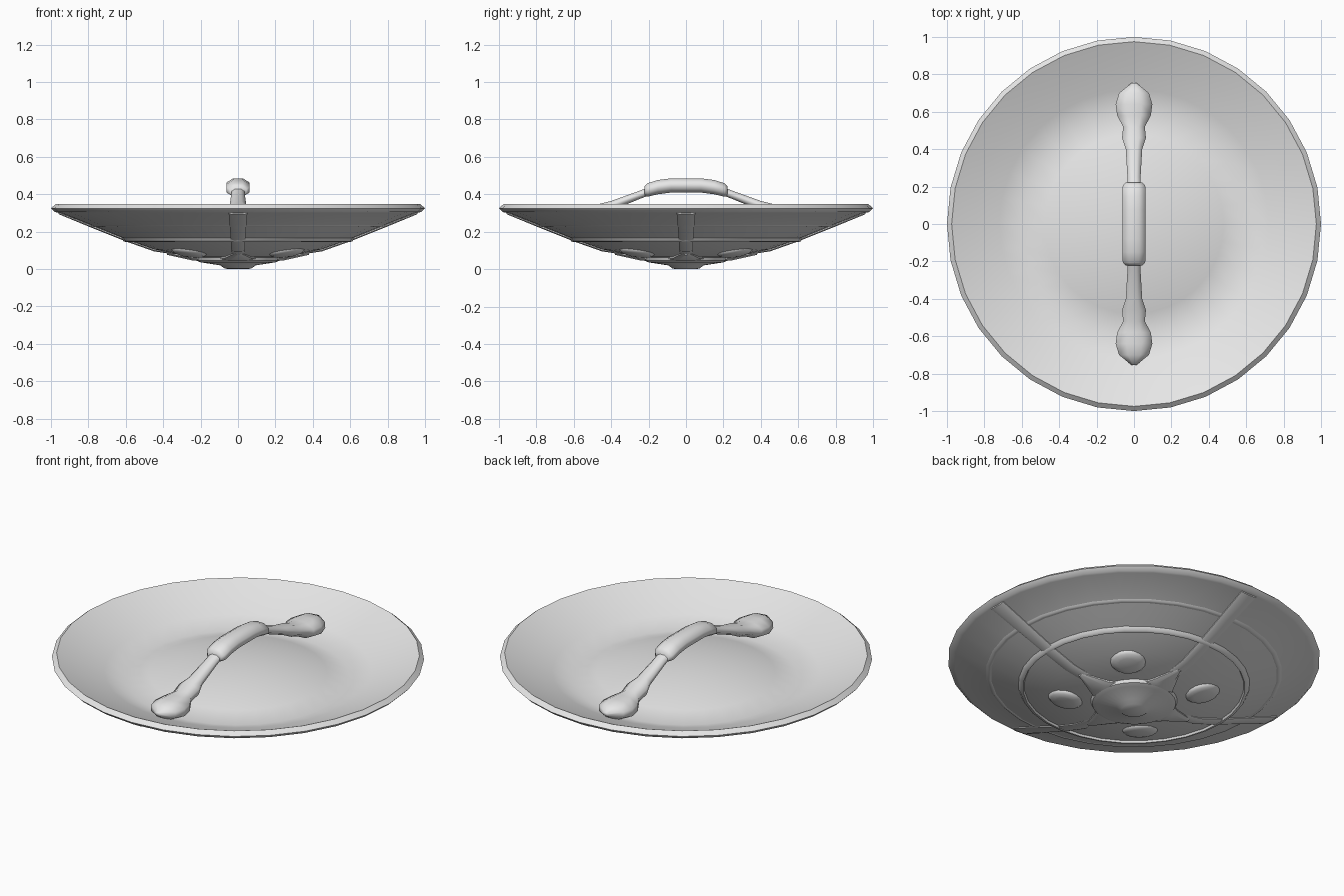
import bpy, bmesh
from math import cos, sin, pi, radians

if "Cube" in bpy.data.objects:
    bpy.data.objects.remove(bpy.data.objects["Cube"])

grey = bpy.data.materials.new("plain grey")
grey.use_nodes = True
grey.diffuse_color = (0.8, 0.8, 0.8, 1)
grey.node_tree.nodes["Principled BSDF"].inputs["Base Color"].default_value = (0.8, 0.8, 0.8, 1)


def finish(name, bm, angle=40):
    bmesh.ops.remove_doubles(bm, verts=bm.verts, dist=0.0005)
    bmesh.ops.recalc_face_normals(bm, faces=bm.faces)
    mesh = bpy.data.meshes.new(name)
    bm.to_mesh(mesh)
    bm.free()
    obj = bpy.data.objects.new(name, mesh)
    bpy.context.collection.objects.link(obj)
    mesh.materials.append(grey)
    bpy.ops.object.select_all(action='DESELECT')
    obj.select_set(True)
    bpy.context.view_layer.objects.active = obj
    bpy.ops.object.shade_smooth_by_angle(angle=radians(angle))
    return obj


def loft(bm, rings, closed=True):
    """Skin a row of vertex rings, capping both ends when closed."""
    rows = [[bm.verts.new(p) for p in ring] for ring in rings]
    n = len(rows[0])
    for a, b in zip(rows, rows[1:]):
        for i in range(n):
            j = (i + 1) % n
            bm.faces.new((a[i], a[j], b[j], b[i]))
    if closed:
        bm.faces.new(rows[0])
        bm.faces.new(rows[-1])


def lathe(name, profile, steps=32, angle=40):
    bm = bmesh.new()
    turn = [2 * pi * i / steps for i in range(steps)]
    loft(bm, [[(r * cos(t), r * sin(t), z) for t in turn] for r, z in profile], False)
    return finish(name, bm, angle)


# Underside height of the dish at a given radius
OUTER = [(0, 0.05), (0.25, 0.064), (0.45, 0.105), (0.6, 0.158), (0.78, 0.23), (0.965, 0.302)]


def under(r):
    for (r0, z0), (r1, z1) in zip(OUTER, OUTER[1:]):
        if r <= r1:
            return z0 + (z1 - z0) * (r - r0) / (r1 - r0)
    return OUTER[-1][1]


# Dish shell with a bevelled rim, sloping inner band and a shallow domed centre
DOME = [(0.6 * k / 5, 0.205 + 0.09 * (1 - (k / 5) ** 2)) for k in range(5, -1, -1)]
lathe("dish", OUTER + [(0.98, 0.305), (1.0, 0.325), (0.975, 0.347),
                       (0.85, 0.293), (0.72, 0.246)] + DOME, angle=38)

# Raised rings on the underside
for name, r, h in (("inner_ring", 0.605, 0.016), ("outer_ring", 0.78, 0.005)):
    z = under(r)
    lathe(name, [(r - 0.018, z), (r - 0.008, z - h), (r + 0.008, z - h + 0.004),
                 (r + 0.018, z + 0.008)], angle=60)

# Central hub
lathe("hub", [(0, 0), (0.07, 0.002), (0.095, 0.02), (0.2, 0.036), (0.225, 0.046),
              (0.235, 0.07), (0, 0.07)])

# Four ribs, each flaring into a spur at the hub
for k, side in enumerate(("left", "back", "right", "front")):
    c, s = round(cos(k * pi / 2)), round(sin(k * pi / 2))
    for part, stations in (
            ("rib", [(0.15, 0.036, 0.01), (0.45, 0.036, 0.01), (0.6, 0.038, 0.01),
                     (0.78, 0.044, 0.01), (0.96, 0.05, 0.006)]),
            ("spur", [(0.18, 0.11, 0.016), (0.24, 0.075, 0.018), (0.38, 0.012, 0.014)])):
        bm = bmesh.new()
        rings = []
        for r, w, h in stations:
            z = under(r)
            section = [(-w, z + 0.02), (-w, z - h * 0.4), (-w * 0.6, z - h),
                       (w * 0.6, z - h), (w, z - h * 0.4), (w, z + 0.02)]
            rings.append([(r * c - y * s, r * s + y * c, zz) for y, zz in section])
        loft(bm, rings)
        finish(f"{side}_{part}", bm)

# Four round bosses between the ribs
for k, side in enumerate(("back_left", "back_right", "front_right", "front_left")):
    t = pi / 4 + k * pi / 2
    boss = lathe(side + "_boss", [(0, -0.022), (0.05, -0.019), (0.08, -0.012),
                                  (0.095, 0.002), (0.095, 0.02)], 16, 50)
    boss.location = (0.37 * cos(t), 0.37 * sin(t), under(0.37))
    boss.rotation_euler = (0, -0.2, t)


def tube(name, stations, sides=8, mirror=False):
    """Loft of elliptical sections along y: (y, z, half width, half height)."""
    bm = bmesh.new()
    turn = [2 * pi * (i + 0.5) / sides for i in range(sides)]
    k = 1 / cos(pi / sides)
    flip = -1 if mirror else 1
    loft(bm, [[(w * k * cos(t), flip * y, z + h * k * sin(t)) for t in turn]
              for y, z, w, h in stations])
    return finish(name, bm, 65)


# Handle: thick grip, and two arms ending in bulbous feet
half = [(0.08, 0.447, 0.062, 0.038), (0.15, 0.438, 0.062, 0.038),
        (0.205, 0.423, 0.06, 0.036), (0.222, 0.416, 0.045, 0.026)]
tube("grip", [(-y, z, w, h) for y, z, w, h in reversed(half)] + half)
arm = [(0.2, 0.415, 0.035, 0.022), (0.25, 0.396, 0.035, 0.022), (0.4, 0.338, 0.044, 0.026),
       (0.46, 0.315, 0.064, 0.034), (0.52, 0.294, 0.058, 0.034), (0.58, 0.276, 0.09, 0.046),
       (0.64, 0.271, 0.098, 0.05), (0.7, 0.274, 0.08, 0.042), (0.755, 0.28, 0.012, 0.01)]
tube("back_arm", arm)
tube("front_arm", arm, mirror=True)
